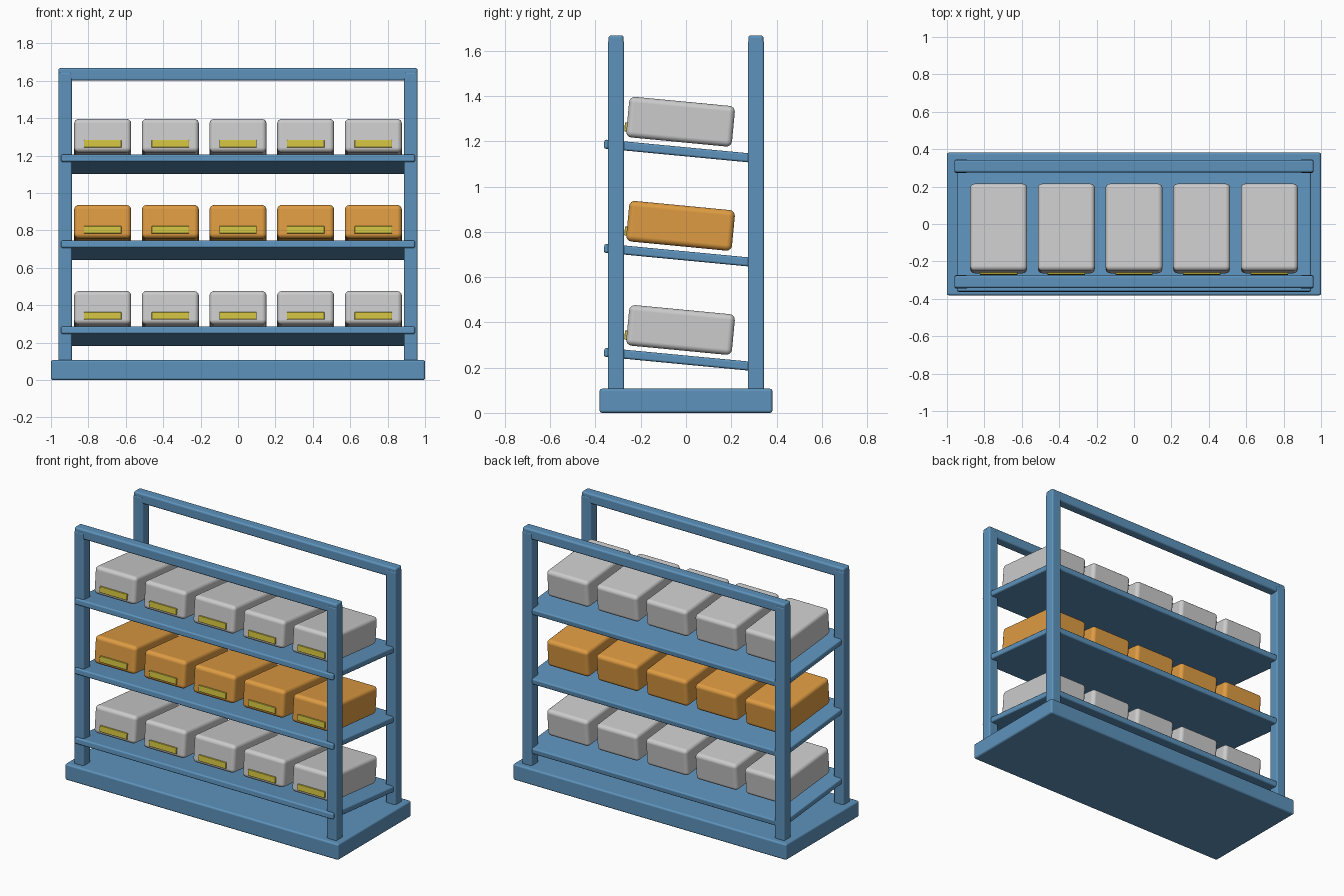
import bpy, math
from mathutils import Matrix, Vector

if "Cube" in bpy.data.objects:
    bpy.data.objects.remove(bpy.data.objects["Cube"])

TILT = math.radians(-5.45)


def material(name, rgb):
    m = bpy.data.materials.new(name)
    m.diffuse_color = (*rgb, 1)
    m.use_nodes = True
    m.node_tree.nodes["Principled BSDF"].inputs["Base Color"].default_value = m.diffuse_color
    return m


blue = material("blue_paint", (0.11, 0.29, 0.5))
orange = material("orange_plastic", (0.73, 0.33, 0.055))
yellow = material("yellow_label", (0.63, 0.53, 0.05))


def box(name, size, loc, bevel, mat=None, tilt=0.0, segments=3):
    """Box with softly rounded edges, optionally tilted about x."""
    bpy.ops.mesh.primitive_cube_add(size=1, location=loc, rotation=(tilt, 0, 0))
    ob = bpy.context.object
    ob.name = name
    ob.data.transform(Matrix.Diagonal((*size, 1)))
    for p in ob.data.polygons:
        p.use_smooth = True
    b = ob.modifiers.new("rounded_edges", 'BEVEL')
    b.width, b.segments, b.harden_normals = bevel, segments, True
    if mat:
        ob.data.materials.append(mat)
    return ob


# Base slab
box("base", (2.0, 0.764, 0.107), (0, 0, 0.0535), 0.012, blue)

# Four posts and the two top rails
for y, side in ((-0.309, "front"), (0.309, "back")):
    for x, hand in ((-0.924, "left"), (0.924, "right")):
        box(f"{side}_{hand}_post", (0.072, 0.072, 1.545), (x, y, 0.8725), 0.01, blue)
    box(f"{side}_top_rail", (1.92, 0.067, 0.067), (0, y, 1.6345), 0.012, blue)

# Three sloping shelves, each with a row of five labelled bins
for row in range(3):
    z = 0.46 * row
    box(f"shelf_{row + 1}", (1.893, 0.703, 0.04), (0, -0.012, 0.2345 + z),
        0.01, blue, TILT)
    centre = Vector((0, -0.024, 0.3665 + z))
    label_offset = Matrix.Rotation(TILT, 3, 'X') @ Vector((0, -0.236, -0.046))
    for i in range(5):
        x = Vector(((i - 2) * 0.3618, 0, 0))
        box(f"bin_{row + 1}_{i + 1}", (0.305, 0.469, 0.18), centre + x, 0.025,
            orange if row == 1 else None, TILT, 4)
        box(f"label_{row + 1}_{i + 1}", (0.2, 0.016, 0.04),
            centre + x + label_offset, 0.003, yellow, TILT, 2)
